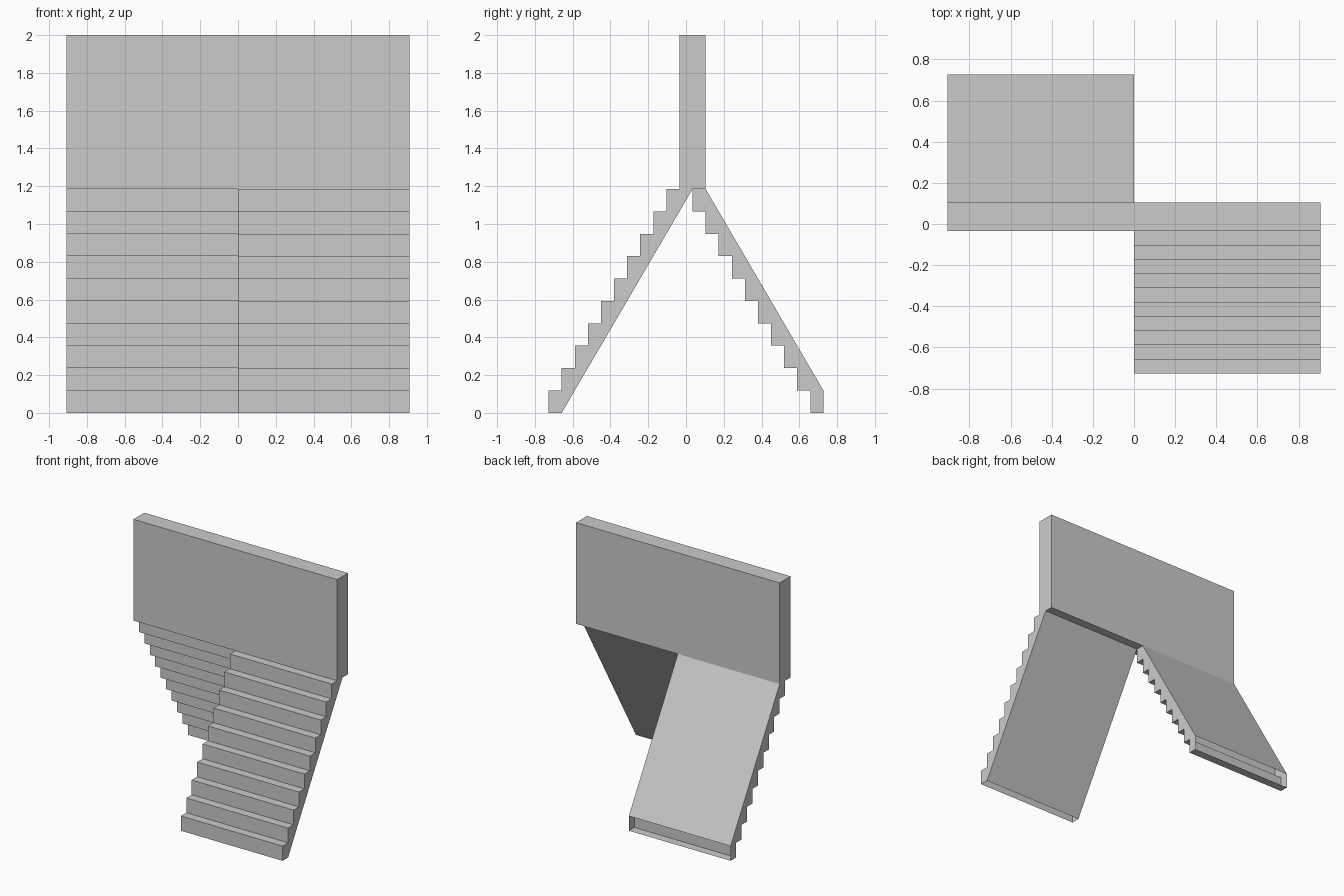
import bpy
import bmesh

cube = bpy.data.objects.get("Cube")
if cube:
    bpy.data.objects.remove(cube, do_unlink=True)

STEPS = 10
HALF_WIDTH = 0.907
HALF_DEPTH = 0.7275
STAIR_TOP = 1.185
RISE = STAIR_TOP / STEPS
RUN = 0.0693

grey = bpy.data.materials.new("plain grey")
grey.use_nodes = True
colour = (0.6, 0.6, 0.6, 1)
grey.diffuse_color = colour
grey.node_tree.nodes["Principled BSDF"].inputs["Base Color"].default_value = colour


def extrude_profile(name, profile, x0, x1, open_edges=()):
    """Extrude a (y, z) outline along x, leaving the listed edges open."""
    bm = bmesh.new()
    near = [bm.verts.new((x0, y, z)) for y, z in profile]
    far = [bm.verts.new((x1, y, z)) for y, z in profile]
    bm.faces.new(near)
    bm.faces.new(far[::-1])
    count = len(profile)
    for i in range(count):
        if i not in open_edges:
            j = (i + 1) % count
            bm.faces.new((near[j], near[i], far[i], far[j]))
    bmesh.ops.recalc_face_normals(bm, faces=bm.faces)
    mesh = bpy.data.meshes.new(name)
    bm.to_mesh(mesh)
    bm.free()
    mesh.materials.append(grey)
    obj = bpy.data.objects.new(name, mesh)
    bpy.context.collection.objects.link(obj)


def zigzag(start, run):
    """Riser and tread points climbing from the floor."""
    points = []
    for i in range(STEPS):
        y = start + i * run
        points += [(y, i * RISE), (y, (i + 1) * RISE)]
    return points


# Wall panel above both flights
y0 = -HALF_DEPTH + STEPS * RUN
y1 = y0 + 2 * RUN
extrude_profile("upper_wall", [(y0, STAIR_TOP), (y1, STAIR_TOP), (y1, 2), (y0, 2)],
                -HALF_WIDTH, HALF_WIDTH)

# Front flight: steps on top, sloping soffit, open at the foot
front = zigzag(-HALF_DEPTH, RUN)
front += [(y0, STAIR_TOP), (y0 + RUN, STAIR_TOP), (-HALF_DEPTH + RUN, 0)]
last = len(front) - 1
extrude_profile("front_stairs", front, 0, HALF_WIDTH, (last, last - 2))

# Back flight: sloping top, stepped underside, open at the back of the foot
back = zigzag(HALF_DEPTH - RUN, -RUN)
back += [(y1, STAIR_TOP), (HALF_DEPTH, RISE), (HALF_DEPTH, 0)]
last = len(back) - 1
extrude_profile("back_stairs", back, -HALF_WIDTH, 0, (last - 1, last - 3))
